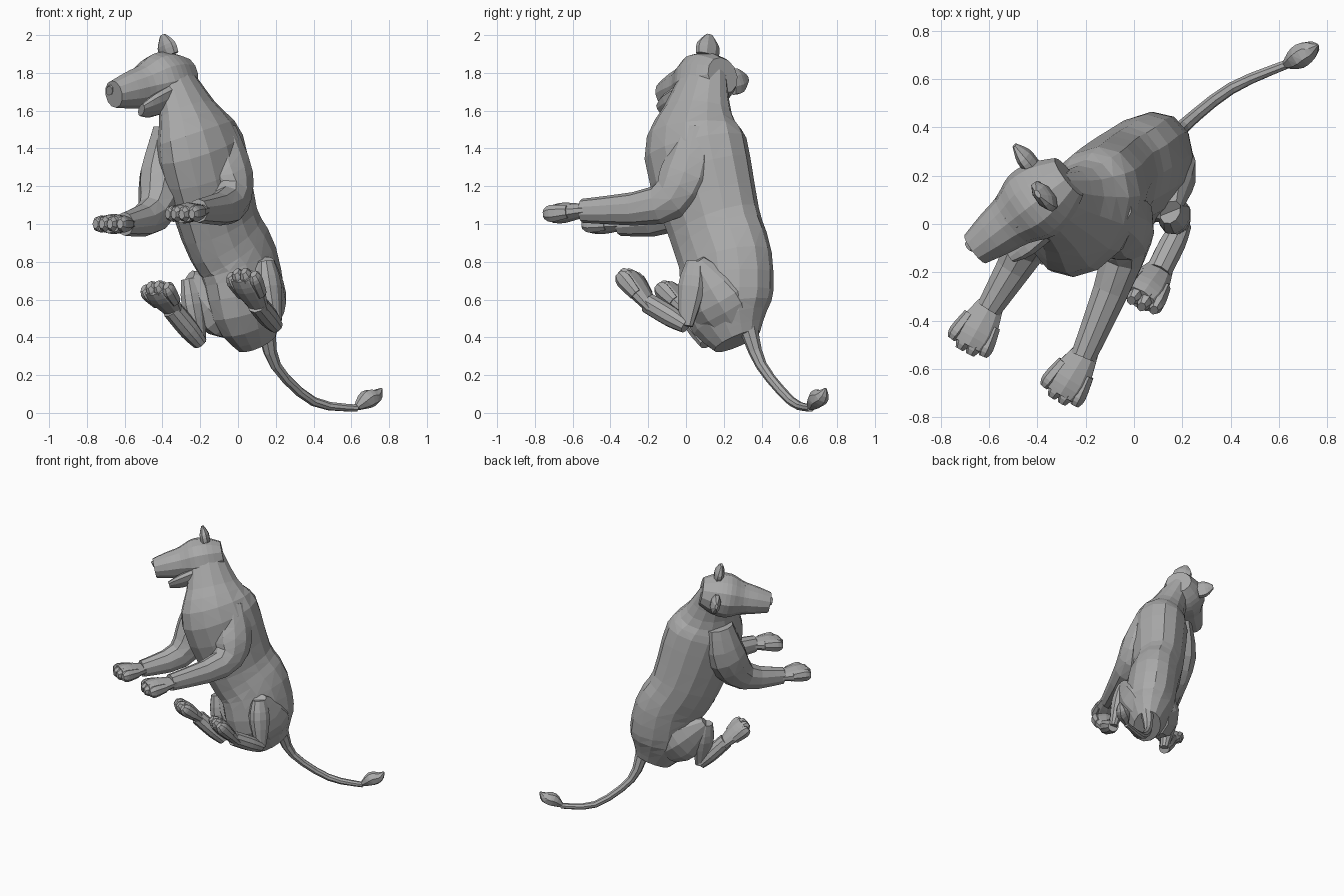
import bpy
import bmesh
from math import sin, cos, tau
from mathutils import Vector, Matrix

default_cube = bpy.data.objects.get("Cube")
if default_cube:
    bpy.data.objects.remove(default_cube, do_unlink=True)

grey = bpy.data.materials.new("plain grey")
grey.use_nodes = True
grey.diffuse_color = (0.4, 0.4, 0.4, 1)
grey.node_tree.nodes["Principled BSDF"].inputs["Base Color"].default_value = grey.diffuse_color

BODY_SIDE = Vector((0.87, -0.5, 0))
HEAD_SIDE = Vector((0, 1, 0))


def smooth_path(knots, cuts=3):
    """Pass a smooth curve through knots that hold a position and a radius."""
    knots = [Vector(knot) for knot in knots]
    padded = [knots[0], *knots, knots[-1]]
    result = []
    for before, start, end, after in zip(padded, padded[1:], padded[2:], padded[3:]):
        start_pull = (end - before) / 2
        end_pull = (after - start) / 2
        for cut in range(cuts):
            t = cut / cuts
            ease = t * t * (3 - 2 * t)
            result.append(start.lerp(end, ease)
                          + start_pull * t * (1 - t) ** 2
                          - end_pull * t * t * (1 - t))
    return result + [knots[-1]]


def add_tube(bm, knots, side, depth_ratio, count):
    """Skin oval rings set square to the smoothed path."""
    path = smooth_path(knots)
    points = [knot.to_3d() for knot in path]
    loops = []
    for index, knot in enumerate(path):
        ahead = points[min(index + 1, len(points) - 1)]
        behind = points[max(index - 1, 0)]
        tangent = (ahead - behind).normalized()
        across = (side - tangent * side.dot(tangent)).normalized()
        depth = tangent.cross(across) * depth_ratio
        angles = [tau * (step + 0.5) / count for step in range(count)]
        loops.append([bm.verts.new(points[index]
                                   + (across * cos(angle) + depth * sin(angle)) * knot.w)
                      for angle in angles])
    for lower, upper in zip(loops, loops[1:]):
        for step in range(count):
            following = (step + 1) % count
            bm.faces.new((lower[step], lower[following], upper[following], upper[step]))
    bm.faces.new(loops[0])
    bm.faces.new(loops[-1])


def make_part(name, tubes, side=BODY_SIDE, depth_ratio=1.0, count=10, frame=None):
    """Make one flat shaded object out of one or more tubes."""
    bm = bmesh.new()
    for knots in tubes:
        add_tube(bm, knots, side, depth_ratio, count)
    if frame:
        bmesh.ops.transform(bm, matrix=frame, verts=bm.verts)
    bmesh.ops.triangulate(bm, faces=bm.faces)
    bmesh.ops.recalc_face_normals(bm, faces=bm.faces)
    mesh = bpy.data.meshes.new(name)
    bm.to_mesh(mesh)
    bm.free()
    mesh.materials.append(grey)
    part = bpy.data.objects.new(name, mesh)
    bpy.context.collection.objects.link(part)


def with_widths(points, widths):
    """Join positions and radii into knots."""
    return [(*point, width) for point, width in zip(points, widths)]


def make_paw(name, wrist, tip):
    """A broad palm with four spread toes."""
    wrist, tip = Vector(wrist), Vector(tip)
    reach = tip - wrist
    side = (BODY_SIDE - reach * BODY_SIDE.dot(reach) / reach.length_squared).normalized()
    palm = [wrist + reach * along for along in (-0.2, 0.5, 0.85)]
    make_part(name + "_palm", [with_widths(palm, (0.05, 0.09, 0.08))], side, 0.6)
    toes = []
    for slot in (-1.5, -0.5, 0.5, 1.5):
        length = reach * (1.05 - abs(slot) / 10)
        root = wrist + side * slot * 0.035
        fan = side * slot * 0.015
        toe = [root + (length + fan) * along for along in (0.3, 0.8, 1)]
        toes.append(with_widths(toe, (0.025, 0.033, 0.018)))
    make_part(name + "_toes", toes, side, 1.4, 7)


def make_foreleg(name, shoulder, upper_arm, elbow, wrist, toe):
    """Shoulder, bent elbow and forearm in one limb, then the paw."""
    limb = (shoulder, upper_arm, elbow, wrist)
    make_part(name + "_foreleg", [with_widths(limb, (0.09, 0.13, 0.09, 0.055))], depth_ratio=1.15)
    make_paw(name + "_front_paw", wrist, toe)


def make_hind_leg(name, hip, knee, heel, ankle, toe):
    """Folded leg: heavy thigh, slim shin, raised foot and paw."""
    hip, knee, heel, ankle = (Vector(joint) for joint in (hip, knee, heel, ankle))
    thigh = (hip, hip.lerp(knee, 0.4), knee)
    shin = (knee, knee.lerp(heel, 0.4), heel)
    foot = (heel, heel.lerp(ankle, 0.4), ankle)
    make_part(name + "_thigh", [with_widths(thigh, (0.1, 0.13, 0.04))], depth_ratio=1.4)
    make_part(name + "_shin", [with_widths(shin, (0.04, 0.06, 0.03))], depth_ratio=1.3)
    make_part(name + "_hind_foot", [with_widths(foot, (0.04, 0.055, 0.055))])
    make_paw(name + "_hind_paw", ankle, toe)


# Torso and neck, from the rump upwards
make_part("torso", [[
    (0.1, 0.27, 0.38, 0.1), (0.05, 0.22, 0.55, 0.18), (0, 0.21, 0.8, 0.19),
    (-0.1, 0.15, 1, 0.19), (-0.2, 0.05, 1.4, 0.21), (-0.27, 0.06, 1.6, 0.14),
    (-0.35, 0.1, 1.8, 0.09)]],
    depth_ratio=1.4, count=14)

# Tilted head frame: x to the nose, y to its left, z to the crown
forward = Vector((-0.78, -0.6, -0.2)).normalized()
left = Vector((0.3, -0.6, 0.7))
left = (left - forward * left.dot(forward)).normalized()
head_frame = Matrix((forward, left, forward.cross(left))).transposed().to_4x4()
head_frame.translation = (-0.38, 0.1, 1.75)

# Head, with its rings evenly spaced from the nape to the nose
head_widths = (0.1, 0.15, 0.16, 0.12, 0.1, 0.075)
make_part("head", [[(step / 10 - 0.15, 0, 0.01, width) for step, width in enumerate(head_widths)]],
          HEAD_SIDE, 0.95, 12, head_frame)
make_part("lower_jaw", [[(0, 0, -0.1, 0.1), (0.18, 0, -0.13, 0.08), (0.27, 0, -0.14, 0.04)]],
          HEAD_SIDE, 0.5, 10, head_frame)
make_part("nose", [[(0.3, 0, 0.06, 0.04), (0.36, 0, 0.04, 0.03)]],
          HEAD_SIDE, 0.7, 8, head_frame)

for name, sign in (("left", 1), ("right", -1)):
    # Rounded ear, thin from front to back, and a brow ridge over the eye
    make_part(name + "_ear", [[
        (-0.05, sign * 0.1, 0.09, 0.07), (-0.05, sign * 0.13, 0.14, 0.07),
        (-0.05, sign * 0.16, 0.19, 0.02)]],
        Vector((0, 1, -sign)), 0.5, 8, head_frame)
    make_part(name + "_brow", [[(0.08, sign * 0.08, 0.1, 0.02), (0.2, sign * 0.05, 0.07, 0.02)]],
              HEAD_SIDE, 1, 6, head_frame)
    make_part(name + "_eye", [[(0.12, sign * 0.1, 0.06, 0.015), (0.18, sign * 0.08, 0.05, 0.01)]],
              HEAD_SIDE, 1, 6, head_frame)

# Forelegs reaching forward
make_foreleg("left", shoulder=(-0.1, 0.06, 1.5), upper_arm=(-0.05, 0, 1.25),
             elbow=(-0.05, -0.15, 1.1), wrist=(-0.21, -0.55, 1.07), toe=(-0.32, -0.73, 1.05))
make_foreleg("right", shoulder=(-0.36, 0.1, 1.5), upper_arm=(-0.39, 0.05, 1.25),
             elbow=(-0.45, -0.1, 1.05), wrist=(-0.6, -0.35, 1), toe=(-0.7, -0.53, 1))

# Hind legs tucked under the belly
make_hind_leg("left", hip=(0.1, 0.25, 0.47), knee=(0.15, 0.05, 0.8), heel=(0.2, 0, 0.46),
              ankle=(0.1, -0.2, 0.58), toe=(0.01, -0.33, 0.75))
make_hind_leg("right", hip=(0, 0.26, 0.5), knee=(-0.26, 0.12, 0.71), heel=(-0.2, 0.11, 0.37),
              ankle=(-0.35, 0, 0.55), toe=(-0.45, -0.12, 0.68))

# Tail sweeping back and down to a tuft
make_part("tail", [[
    (0.15, 0.33, 0.45, 0.05), (0.2, 0.4, 0.25, 0.03),
    (0.4, 0.56, 0.06, 0.025), (0.63, 0.66, 0.025, 0.02)]], count=8)
make_part("tail_tuft", [[
    (0.63, 0.66, 0.03, 0.02), (0.68, 0.69, 0.07, 0.05),
    (0.73, 0.72, 0.09, 0.04), (0.76, 0.74, 0.13, 0.005)]], count=7)
